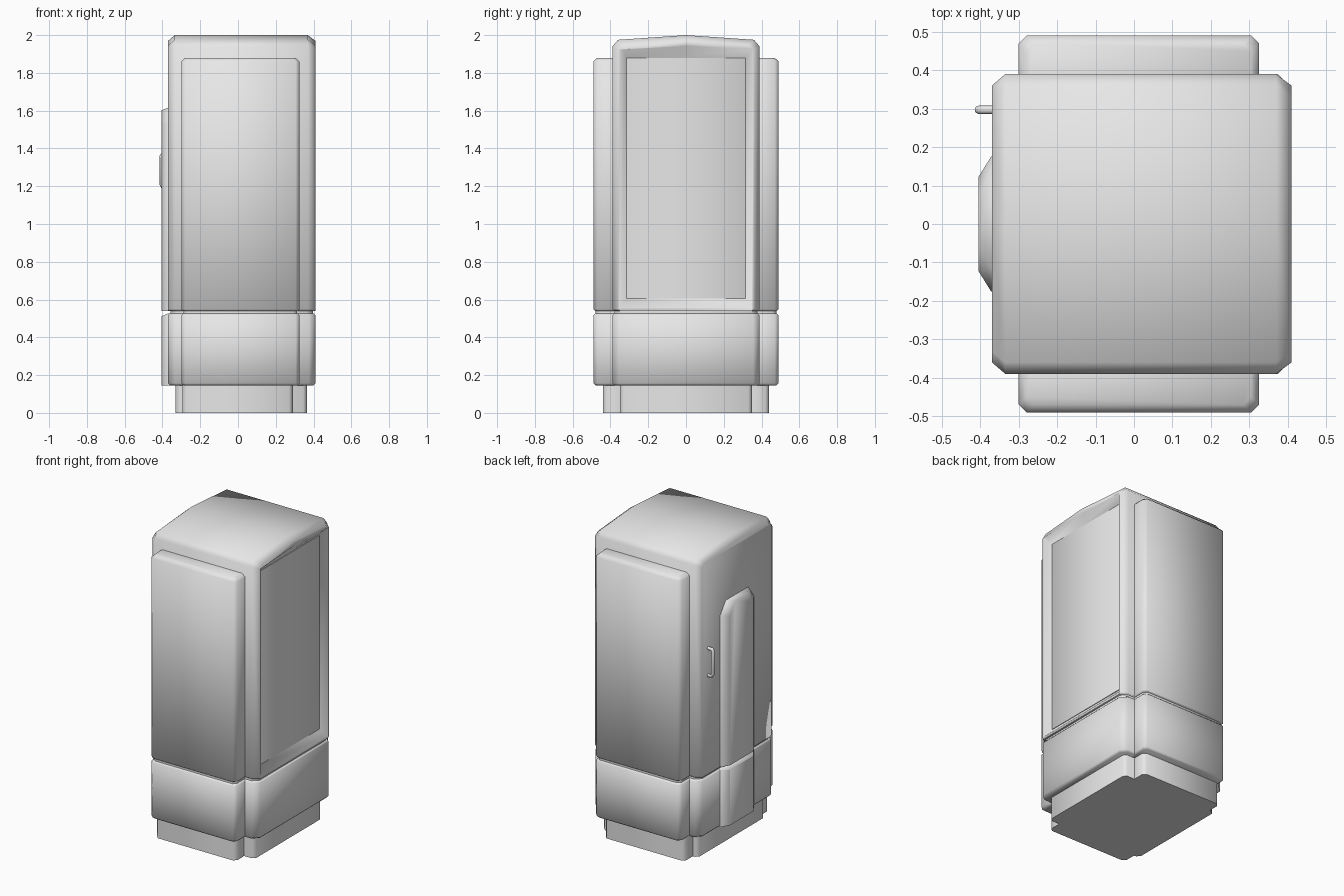
import bpy, bmesh, math
from mathutils import Vector

cube = bpy.data.objects.get("Cube")
if cube:
    bpy.data.objects.remove(cube, do_unlink=True)

GREY = (0.8, 0.8, 0.8, 1)
mat = bpy.data.materials.new("light_grey")
mat.use_nodes = True
mat.diffuse_color = GREY
mat.node_tree.nodes["Principled BSDF"].inputs["Base Color"].default_value = GREY


def loft(name, rings):
    """Closed shell through a list of matching point rings."""
    bm = bmesh.new()
    loops = [[bm.verts.new(p) for p in ring] for ring in rings]
    for a, b in zip(loops, loops[1:]):
        for i in range(len(a)):
            j = (i + 1) % len(a)
            bm.faces.new((a[i], a[j], b[j], b[i]))
    bm.faces.new(loops[0])
    bm.faces.new(loops[-1])
    bmesh.ops.recalc_face_normals(bm, faces=bm.faces)
    mesh = bpy.data.meshes.new(name)
    bm.to_mesh(mesh)
    bm.free()
    ob = bpy.data.objects.new(name, mesh)
    bpy.context.collection.objects.link(ob)
    mesh.materials.append(mat)
    return ob


def block(name, x0, x1, y0, y1, c, levels):
    """Upright block with cut corners; levels are (height, inset)."""
    rings = []
    for z, i in levels:
        a, b, d, e = x0 + i, x1 - i, y0 + i, y1 - i
        outline = [(a + c, d), (b - c, d), (b, d + c), (b, e - c),
                   (b - c, e), (a + c, e), (a, e - c), (a, d + c)]
        rings.append([Vector((x, y, z)) for x, y in outline])
    return loft(name, rings)


def select(ob):
    bpy.ops.object.select_all(action='DESELECT')
    ob.select_set(True)
    bpy.context.view_layer.objects.active = ob


def mirrored(half, x):
    """Ring at x from (y, z) points running bottom to ridge."""
    pts = half + [(-y, z) for y, z in reversed(half) if y > 0]
    return [Vector((x, y, z)) for y, z in pts]


BASE, SEAM_LOW, SEAM_TOP = 0.145, 0.525, 0.54
LOWER = [(BASE, 0.012), (BASE + 0.012, 0), (0.34, 0),
         (SEAM_LOW - 0.008, 0), (SEAM_LOW, 0.008)]


# Upper cabinet with a shallow gabled roof
def cabinet_ring(x, i):
    return mirrored([(0.38 - i, SEAM_TOP), (0.39 - i, SEAM_TOP + 0.01),
                     (0.39 - i, 1.94 - i / 2), (0.36 - i, 1.975 - i),
                     (0, 2.0 - i)], x)


cabinet = loft("upper_cabinet", [cabinet_ring(x, i) for x, i in
                                 ((-0.37, 0.03), (-0.335, 0), (0.37, 0), (0.41, 0.03))])

# Tapered display recess in the left side
outer = [(0.35, 0.555), (0.35, 1.925), (0, 1.945)]
inner = [(0.32, 0.6), (0.32, 1.885), (0, 1.89)]
cutter = loft("recess_cutter", [mirrored(inner, 0.37), mirrored(outer, 0.412),
                                mirrored(outer, 0.46)])
cutter.hide_render = True
select(cabinet)
cut = cabinet.modifiers.new("recess", 'BOOLEAN')
cut.operation = 'DIFFERENCE'
cut.solver = 'EXACT'
cut.object = cutter
bpy.ops.object.modifier_apply(modifier=cut.name)
bpy.data.objects.remove(cutter, do_unlink=True)

block("display_panel", 0.366, 0.374, -0.316, 0.316, 0.002, [(0.605, 0), (1.88, 0)])

# Lower cabinet and the core seen inside the seam
block("lower_cabinet", -0.37, 0.41, -0.39, 0.39, 0.035, LOWER)
block("seam_core", -0.358, 0.398, -0.378, 0.378, 0.035, [(0.5, 0), (0.55, 0)])

# Raised front and back panels, with their plinths
for side, s in (("front", -1), ("back", 1)):
    def span(reach):
        return sorted((s * reach, s * 0.3))
    block(side + "_lower_panel", -0.30, 0.325, *span(0.49), 0.02, LOWER)
    block(side + "_upper_panel", -0.30, 0.325, *span(0.49), 0.02,
          [(SEAM_TOP, 0.008), (SEAM_TOP + 0.008, 0), (1.86, 0), (1.88, 0.02)])
    block(side + "_seam_core", -0.288, 0.313, *span(0.478), 0.02, [(0.5, 0), (0.56, 0)])
    block(side + "_plinth", -0.295, 0.29, *span(0.44), 0.02, [(0, 0), (0.16, 0)])
block("main_plinth", -0.33, 0.365, -0.35, 0.35, 0.02, [(0, 0), (0.16, 0)])


# Raised door on the right side, split at the seam
def door_ring(x, i, z0, z1, cut_y, cut_z):
    w, top = 0.175 - i, z1 - i / 4
    return [Vector((x, y, z)) for y, z in
            ((-w, z0), (w, z0), (w, top - cut_z), (w - cut_y, top),
             (cut_y - w, top), (-w, top - cut_z))]


for name, z0, z1, cy, cz in (("door_upper", SEAM_TOP, 1.615, 0.06, 0.08),
                             ("door_lower", BASE, SEAM_LOW, 0.004, 0.004)):
    loft(name, [door_ring(x, i, z0, z1, cy, cz)
                for x, i in ((-0.34, 0), (-0.372, 0), (-0.405, 0.053))])

# Bent bar handle
curve = bpy.data.curves.new("door_handle", 'CURVE')
curve.dimensions = '3D'
curve.bevel_depth = 0.011
curve.bevel_resolution = 2
path = [(-0.36, 1.37), (-0.397, 1.37), (-0.404, 1.36),
        (-0.404, 1.21), (-0.396, 1.193), (-0.36, 1.19)]
spline = curve.splines.new('POLY')
spline.points.add(len(path) - 1)
for p, (x, z) in zip(spline.points, path):
    p.co = (x, 0.297, z, 1)
curve.materials.append(mat)
handle = bpy.data.objects.new("door_handle", curve)
bpy.context.collection.objects.link(handle)

# Soft shading across the cut corners
for ob in list(bpy.context.collection.objects):
    if ob.type == 'MESH':
        select(ob)
        bpy.ops.object.shade_smooth_by_angle(angle=math.radians(60))
